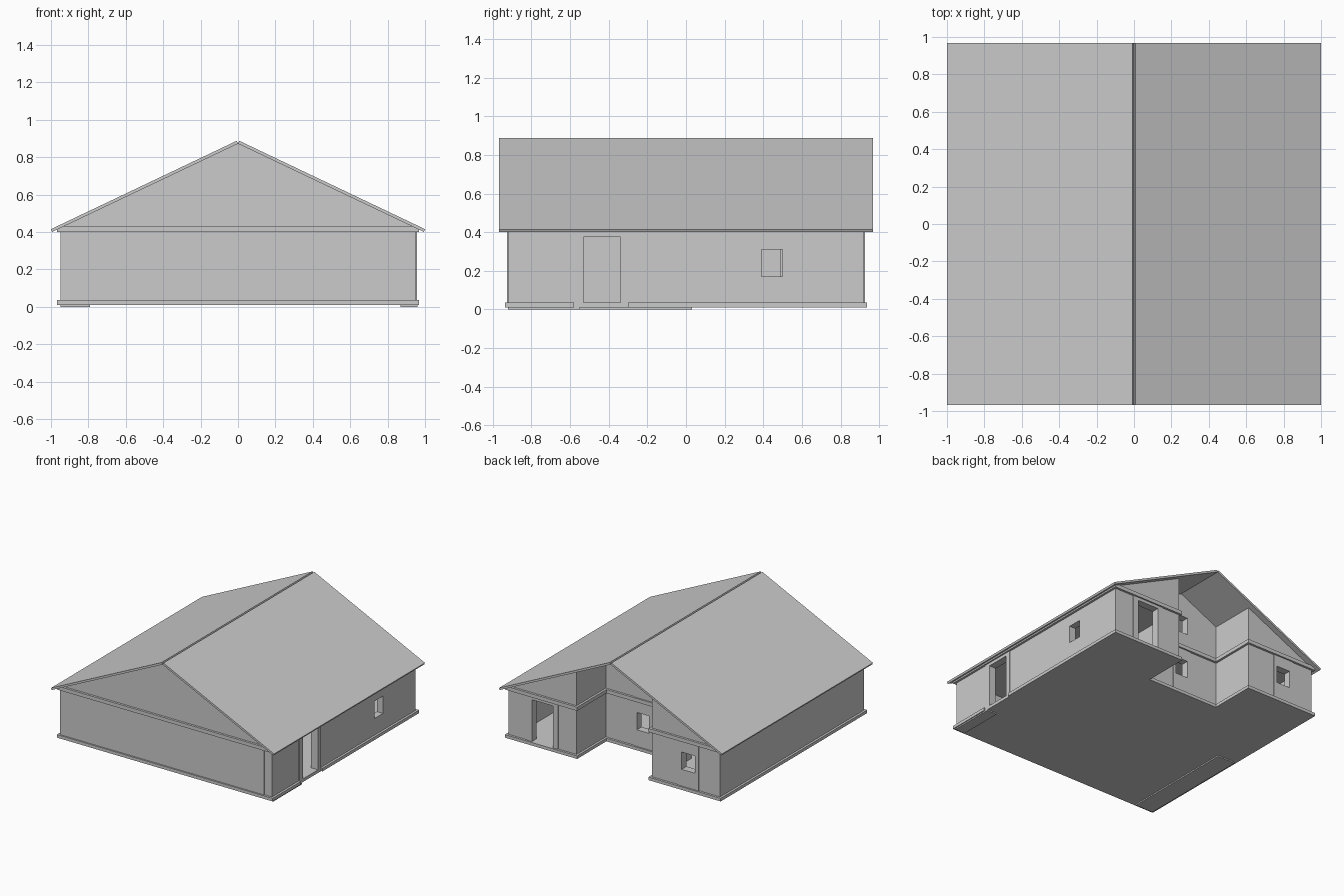
import bpy, bmesh
from mathutils import Vector

if "Cube" in bpy.data.objects:
    bpy.data.objects.remove(bpy.data.objects["Cube"], do_unlink=True)

HALF_X, HALF_Y = 0.95, 0.92        # outer wall faces
NOTCH_X, NOTCH_Y = 0.338, 0.545    # recessed porch at the back
WALL = 0.055
PANEL = 0.006
FLOOR, CEIL = 0.035, 0.40
RIDGE, SLOPE = 0.872, 0.475        # underside of the roof
ROOF_Y = 0.967


def new_object(name, bm):
    bmesh.ops.recalc_face_normals(bm, faces=bm.faces)
    mesh = bpy.data.meshes.new(name)
    bm.to_mesh(mesh)
    bm.free()
    obj = bpy.data.objects.new(name, mesh)
    bpy.context.collection.objects.link(obj)
    return obj


def prism(name, points, direction):
    bm = bmesh.new()
    face = bm.faces.new([bm.verts.new(p) for p in points])
    ext = bmesh.ops.extrude_face_region(bm, geom=[face])
    verts = [v for v in ext["geom"] if isinstance(v, bmesh.types.BMVert)]
    bmesh.ops.translate(bm, verts=verts, vec=Vector(direction))
    return new_object(name, bm)


def box(name, x0, x1, y0, y1, z0, z1):
    corners = [(x0, y0, z0), (x1, y0, z0), (x1, y1, z0), (x0, y1, z0)]
    return prism(name, corners, (0, 0, z1 - z0))


def footprint(name, grow, z0, z1):
    """U-shaped plan, offset outwards by grow."""
    x, y = HALF_X + grow, HALF_Y + grow
    nx, ny = NOTCH_X - grow, NOTCH_Y + grow
    plan = [(-x, -y), (x, -y), (x, y), (nx, y),
            (nx, ny), (-nx, ny), (-nx, y), (-x, y)]
    return prism(name, [(a, b, z0) for a, b in plan], (0, 0, z1 - z0))


def combine(obj, others, operation):
    for other in others:
        mod = obj.modifiers.new("cut", 'BOOLEAN')
        mod.operation = operation
        mod.solver = 'EXACT'
        mod.object = other
    bpy.context.view_layer.update()
    graph = bpy.context.evaluated_depsgraph_get()
    mesh = bpy.data.meshes.new_from_object(obj.evaluated_get(graph))
    obj.modifiers.clear()
    obj.data = mesh


# Helper volumes: space under the roof, hollow interior, openings
under_roof = prism("under_roof_helper",
                   [(0, -1.2, RIDGE), (1.2, -1.2, RIDGE - 1.2 * SLOPE),
                    (1.2, -1.2, -0.5), (-1.2, -1.2, -0.5),
                    (-1.2, -1.2, RIDGE - 1.2 * SLOPE)], (0, 2.4, 0))
interior = footprint("interior_helper", -WALL, -0.1, 1.0)

WIN = (0.17, 0.31)
DOOR = (FLOOR, 0.375)
DEEP = 0.08


def opening_y(x0, x1, y, zs):
    return box("opening_helper", x0, x1, y - DEEP, y + 0.05, *zs)


def opening_x(y0, y1, x, zs):
    return box("opening_helper", x - DEEP, x + 0.05, y0, y1, *zs)


openings = [
    opening_x(-0.53, -0.34, HALF_X, DOOR),
    opening_x(0.39, 0.50, HALF_X, WIN),
    opening_y(0.545, 0.735, HALF_Y, DOOR),
    opening_y(-0.73, -0.61, HALF_Y, WIN),
    opening_y(-0.055, 0.055, NOTCH_Y, WIN),
    opening_y(-0.055, 0.055, NOTCH_Y, (0.54, 0.68)),
]

# Walls with gables
walls = footprint("walls", 0, 0.02, 1.0)
combine(walls, [under_roof], 'INTERSECT')
combine(walls, [interior] + openings, 'DIFFERENCE')

# Foundation slab, interrupted at the side door
foundation = footprint("foundation", 0.018, 0.01, FLOOR)
door_gap = box("gap_helper", HALF_X + PANEL, 1.1, -0.58, -0.30, -0.1, 0.1)
combine(foundation, [door_gap], 'DIFFERENCE')

# Ceiling slab, whose edge makes the trim band
ceiling = footprint("ceiling_band", 0.018, CEIL, 0.43)
combine(ceiling, [under_roof], 'INTERSECT')

# Slightly raised wall panels around the openings
panels = [
    box("side_door_panel", HALF_X - 0.01, HALF_X + PANEL,
        -0.58, -0.30, 0.01, CEIL),
    box("back_door_panel", 0.50, 0.78, HALF_Y - 0.01, HALF_Y + PANEL,
        FLOOR, CEIL),
    box("back_window_panel", -0.76, -0.58, HALF_Y - 0.01, HALF_Y + PANEL,
        FLOOR, CEIL),
    box("porch_window_panel", -0.08, 0.08, NOTCH_Y - 0.01, NOTCH_Y + PANEL,
        FLOOR, CEIL),
    box("porch_gable_panel", -0.08, 0.08, NOTCH_Y - 0.01, NOTCH_Y + PANEL,
        0.43, 0.83),
]
for panel in panels:
    combine(panel, openings, 'DIFFERENCE')
box("front_panel", -HALF_X, 0.88, -HALF_Y - PANEL, -HALF_Y + 0.01, FLOOR, CEIL)

# Thin footings under the side walls
box("right_footing", -0.95, -0.79, -0.92, 0.03, 0, 0.01)
box("left_footing", 0.87, 0.96, -0.92, -0.55, 0, 0.01)

# Roof slabs with square-cut ends, leaving a fine groove at the ridge
for side, name in ((1, "left_roof"), (-1, "right_roof")):
    section = [(0, RIDGE), (0.993, RIDGE - 0.993 * SLOPE),
               (1.0, 0.415), (0.0075, 0.887)]
    prism(name, [(side * x, -ROOF_Y, z) for x, z in section],
          (0, 2 * ROOF_Y, 0))

for helper in [under_roof, interior, door_gap] + openings:
    bpy.data.objects.remove(helper, do_unlink=True)
